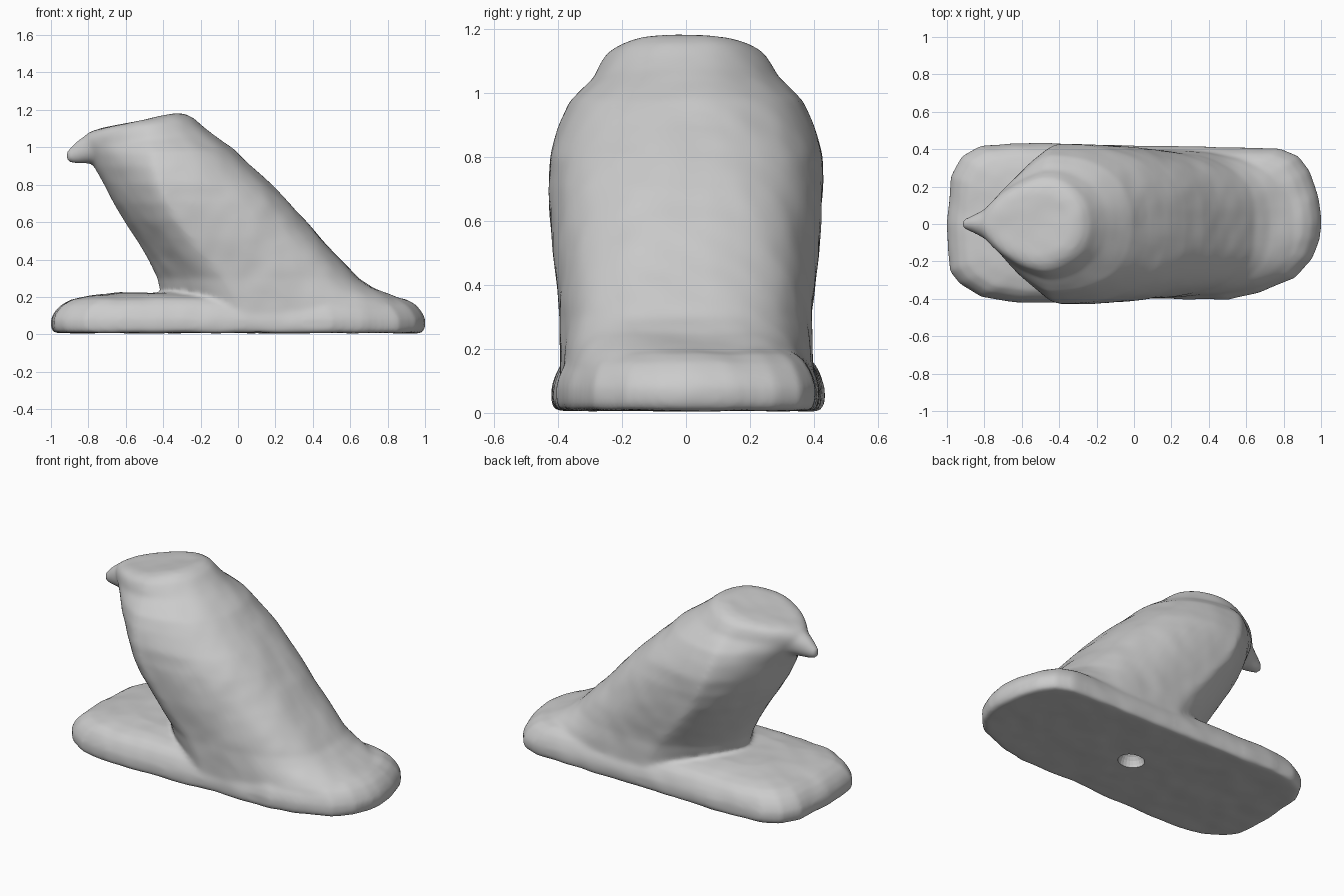
import bpy, bmesh, math


def loft(bm, rings):
    """Skin a stack of equal-length point rings and cap both ends."""
    vs = [[bm.verts.new(p) for p in r] for r in rings]
    n = len(vs[0])
    for a, b in zip(vs, vs[1:]):
        for i in range(n):
            j = (i + 1) % n
            bm.faces.new((a[i], a[j], b[j], b[i]))
    bm.faces.new(vs[0][::-1])
    bm.faces.new(vs[-1])


def spow(v, e):
    return math.copysign(abs(v) ** e, v)


def body_ring(z, x0, xc, x1, w, tilt, nf, nb, n=64):
    """Wedge-like front half and fuller back half about the widest line xc."""
    pts = []
    for i in range(n):
        t = 2 * math.pi * i / n
        c, s = math.cos(t), math.sin(t)
        e, r = (2 / nb, x1 - xc) if c > 0 else (2 / nf, xc - x0)
        x = xc + r * spow(c, e)
        pts.append((x, w * spow(s, e), z + tilt * (x + 0.5)))
    return pts


bm = bmesh.new()

# Plinth: rounded outline, inset towards the top
outline = [(1.0, 0.0), (0.985, 0.14), (0.94, 0.28), (0.88, 0.36), (0.78, 0.40),
           (0.5, 0.41), (0.1, 0.415), (-0.3, 0.425), (-0.65, 0.435), (-0.82, 0.415),
           (-0.92, 0.36), (-0.98, 0.25), (-1.0, 0.0), (-0.985, -0.25), (-0.93, -0.32),
           (-0.82, -0.39), (-0.62, -0.42), (-0.3, -0.42), (0.1, -0.40), (0.5, -0.405),
           (0.68, -0.36), (0.86, -0.29), (0.95, -0.19), (0.99, -0.08)]
levels = [(0.008, 0.015), (0.035, 0), (0.08, 0), (0.12, 0.02), (0.155, 0.05),
          (0.185, 0.1), (0.205, 0.19), (0.222, 0.36)]
loft(bm, [[(x * (1 - d), y * (1 - 1.5 * d), z) for x, y in outline] for z, d in levels])

# Body and head: z, front x, widest x, back x, half width, tilt, front and back roundness
rows = [(0.06, -0.40, 0.05, 0.96, 0.395, 0, 1.55, 2.8),
        (0.15, -0.40, 0.02, 0.94, 0.395, 0, 1.55, 2.8),
        (0.20, -0.40, 0.00, 0.84, 0.395, 0, 1.55, 2.8),
        (0.25, -0.42, -0.03, 0.72, 0.395, 0, 1.55, 2.9),
        (0.30, -0.43, -0.06, 0.645, 0.395, 0, 1.55, 2.9),
        (0.40, -0.48, -0.15, 0.55, 0.405, 0, 1.55, 2.9),
        (0.50, -0.54, -0.23, 0.455, 0.415, 0, 1.55, 2.8),
        (0.60, -0.605, -0.31, 0.37, 0.425, 0, 1.5, 2.7),
        (0.70, -0.665, -0.37, 0.28, 0.432, 0, 1.45, 2.6),
        (0.80, -0.72, -0.41, 0.18, 0.427, 0, 1.4, 2.5),
        (0.90, -0.775, -0.44, 0.07, 0.398, 0, 1.35, 2.4),
        (0.97, -0.81, -0.45, -0.01, 0.365, 0.02, 1.35, 2.3),
        (1.01, -0.83, -0.46, -0.08, 0.325, 0.05, 1.35, 2.2),
        (1.04, -0.84, -0.47, -0.14, 0.29, 0.10, 1.4, 2.1),
        (1.08, -0.84, -0.48, -0.19, 0.272, 0.12, 1.45, 2.0),
        (1.115, -0.82, -0.49, -0.235, 0.25, 0.16, 1.55, 2.0),
        (1.138, -0.80, -0.49, -0.28, 0.215, 0.19, 1.7, 2.0),
        (1.148, -0.76, -0.50, -0.33, 0.17, 0.20, 1.8, 2.0)]
loft(bm, [body_ring(*r) for r in rows])

# Hooked beak: x, bottom z, top z, half width
beak = [(-0.66, 0.90, 1.11, 0.17), (-0.74, 0.905, 1.10, 0.125), (-0.80, 0.915, 1.08, 0.08),
        (-0.86, 0.915, 1.03, 0.045), (-0.895, 0.92, 0.995, 0.03), (-0.915, 0.925, 0.98, 0.022)]
loft(bm, [[(x, w * math.cos(a), (lo + hi) / 2 + (hi - lo) / 2 * math.sin(a))
           for a in [2 * math.pi * k / 20 for k in range(20)]] for x, lo, hi, w in beak])

bmesh.ops.recalc_face_normals(bm, faces=bm.faces)
me = bpy.data.meshes.new("bird_statue")
bm.to_mesh(me)
bm.free()
statue = bpy.data.objects.new("bird_statue", me)
bpy.context.collection.objects.link(statue)

# Fuse into one worn, carved-stone surface
rem = statue.modifiers.new("fuse", 'REMESH')
rem.mode = 'VOXEL'
rem.voxel_size = 0.013
rem.use_smooth_shade = True
smo = statue.modifiers.new("soften", 'SMOOTH')
smo.factor = 0.5
smo.iterations = 10
tex = bpy.data.textures.new("worn_surface", 'CLOUDS')
tex.noise_scale = 0.2
tex.noise_depth = 1
dis = statue.modifiers.new("wear", 'DISPLACE')
dis.texture = tex
dis.strength = 0.012
dis.mid_level = 0.5

# Small mounting hole in the underside
bpy.ops.mesh.primitive_uv_sphere_add(segments=24, ring_count=12, location=(0.02, 0, 0))
cutter = bpy.context.object
cutter.name = "hole_cutter"
cutter.scale = (0.08, 0.07, 0.09)
cutter.hide_render = True
cutter.display_type = 'WIRE'
cut = statue.modifiers.new("mounting_hole", 'BOOLEAN')
cut.operation = 'DIFFERENCE'
cut.object = cutter
